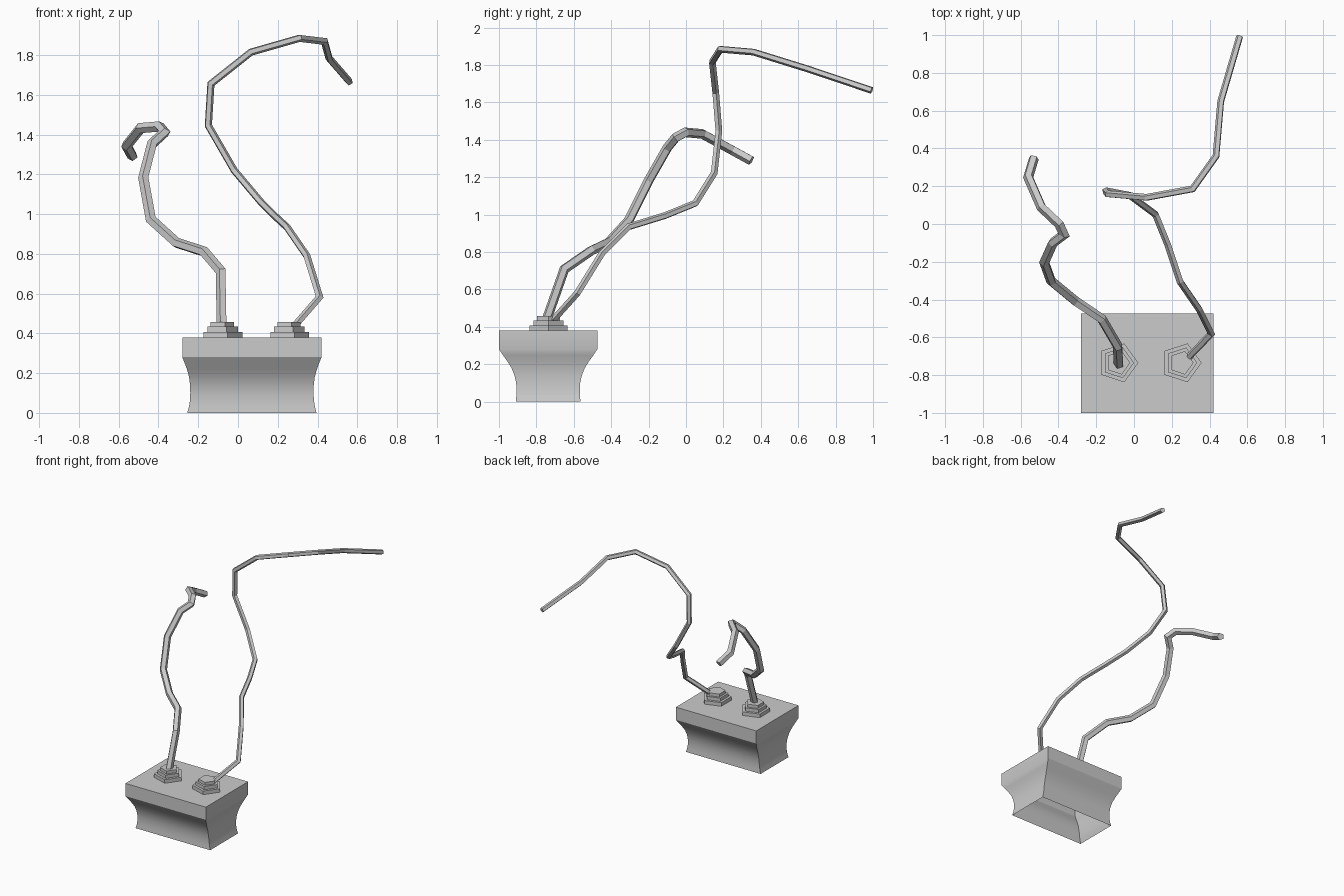
import bpy, bmesh, math
from mathutils import Vector

if "Cube" in bpy.data.objects:
    bpy.data.objects.remove(bpy.data.objects["Cube"])


def finish(bm, name, smooth=False):
    bmesh.ops.recalc_face_normals(bm, faces=bm.faces)
    me = bpy.data.meshes.new(name)
    bm.to_mesh(me)
    bm.free()
    ob = bpy.data.objects.new(name, me)
    bpy.context.collection.objects.link(ob)
    if smooth:
        bpy.ops.object.select_all(action='DESELECT')
        ob.select_set(True)
        bpy.context.view_layer.objects.active = ob
        bpy.ops.object.shade_smooth_by_angle(angle=math.radians(30))
    return ob


def loft(bm, rings, cap_start=True, cap_end=True):
    vs = [[bm.verts.new(p) for p in r] for r in rings]
    n = len(vs[0])
    for a, b in zip(vs, vs[1:]):
        for i in range(n):
            j = (i + 1) % n
            bm.faces.new((a[i], a[j], b[j], b[i]))
    if cap_start:
        bm.faces.new(vs[0][::-1])
    if cap_end:
        bm.faces.new(vs[-1])


def ngon(cx, cy, r, z, n=5):
    return [(cx + r * math.cos(2 * math.pi * i / n),
             cy + r * math.sin(2 * math.pi * i / n), z) for i in range(n)]


def stem(name, pts, r, n=5):
    # sweep a pentagon along the path, mitring each bend
    pts = [Vector(p) for p in pts]
    d = [(b - a).normalized() for a, b in zip(pts, pts[1:])]
    u = d[0].cross(Vector((0, 1, 0))).normalized()
    v = d[0].cross(u)
    ring = [pts[0] + r * (math.cos(2 * math.pi * i / n) * u +
                          math.sin(2 * math.pi * i / n) * v) for i in range(n)]
    rings = [ring]
    for k in range(1, len(pts)):
        nrm = d[k - 1] + d[k] if k < len(d) else d[-1]
        ring = [p + d[k - 1] * ((pts[k] - p).dot(nrm) / d[k - 1].dot(nrm))
                for p in ring]
        rings.append(ring)
    bm = bmesh.new()
    loft(bm, rings)
    return finish(bm, name)


# Waisted base block, open underneath: (z, half width, half depth)
cx, cy = 0.07, -0.737
profile = [(0, .325, .173), (.03, .317, .17), (.06, .312, .169), (.10, .310, .171),
           (.14, .311, .180), (.18, .316, .196), (.22, .327, .221),
           (.25, .338, .243), (.28, .35, .263), (.38, .35, .263)]
bm = bmesh.new()
loft(bm, [[(cx + sx * hx, cy + sy * hy, z)
           for sx, sy in ((-1, -1), (1, -1), (1, 1), (-1, 1))]
          for z, hx, hy in profile], cap_start=False)
finish(bm, "base", smooth=True)

# Stepped pentagonal collars
for side, x in (("left", -0.085), ("right", 0.25)):
    bm = bmesh.new()
    rings = []
    for r, z0, z1 in ((.108, .38, .408), (.085, .408, .434), (.065, .434, .457)):
        rings += [ngon(x, -0.735, r, z0), ngon(x, -0.735, r, z1)]
    loft(bm, rings, cap_start=False)
    finish(bm, side + "_collar")

# Bent stems
stem("left_stem", [
    (-.08, -.745, .44), (-.085, -.65, .71), (-.17, -.505, .81), (-.31, -.41, .855),
    (-.437, -.305, .97), (-.475, -.2, 1.18), (-.43, -.1, 1.355), (-.37, -.055, 1.41),
    (-.395, 0, 1.44), (-.49, .09, 1.432), (-.56, .25, 1.345), (-.53, .35, 1.29)], .027)
stem("right_stem", [
    (.28, -.715, .43), (.41, -.58, .58), (.345, -.45, .79), (.245, -.305, .935),
    (.18, -.11, .995), (.115, .05, 1.06), (-.02, .15, 1.22), (-.15, .175, 1.445),
    (-.137, .158, 1.655), (.065, .14, 1.815), (.31, .185, 1.885), (.435, .36, 1.87),
    (.46, .65, 1.78), (.56, .993, 1.665)], .019)
